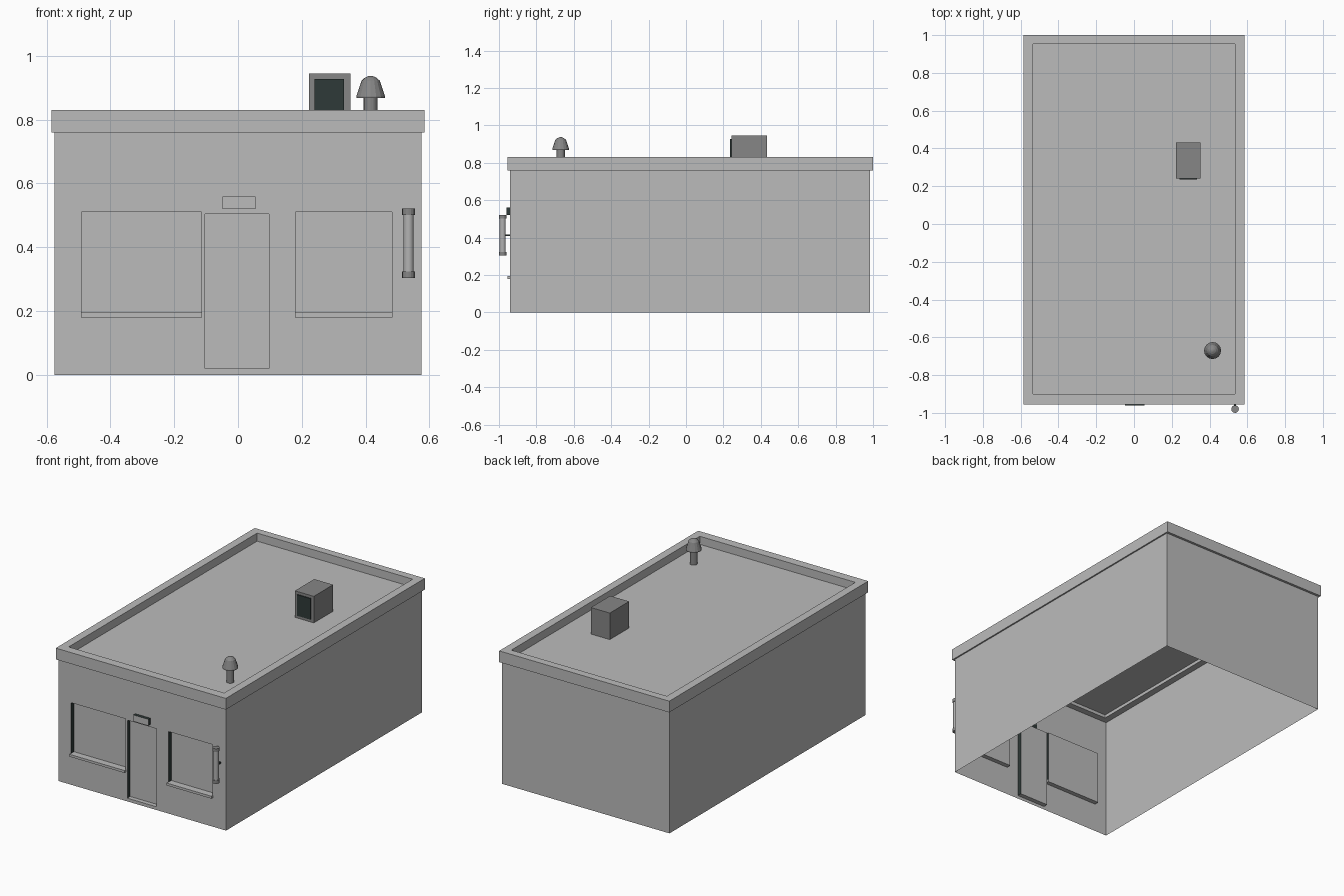
import bpy, bmesh, math
from mathutils import Vector

cube = bpy.data.objects.get("Cube")
if cube:
    bpy.data.objects.remove(cube)


def material(name, r, g, b):
    m = bpy.data.materials.new(name)
    m.use_nodes = True
    m.diffuse_color = (r, g, b, 1)
    m.node_tree.nodes["Principled BSDF"].inputs["Base Color"].default_value = (r, g, b, 1)
    return m


WALL = material("light grey plaster", 0.5, 0.5, 0.5)
METAL = material("mid grey metal", 0.24, 0.24, 0.24)
DARK = material("dark teal", 0.028, 0.042, 0.04)
TUBE = material("tube grey", 0.45, 0.45, 0.45)


def finish(name, bm, *mats):
    mesh = bpy.data.meshes.new(name)
    bm.to_mesh(mesh)
    bm.free()
    for m in mats:
        mesh.materials.append(m)
    obj = bpy.data.objects.new(name, mesh)
    bpy.context.collection.objects.link(obj)
    return obj


def quad(bm, *points, mat=0):
    f = bm.faces.new([bm.verts.new(p) for p in points])
    f.material_index = mat
    return f


def box(name, lo, hi, *mats, rule=None):
    bm = bmesh.new()
    bmesh.ops.create_cube(bm, size=1)
    lo, hi = Vector(lo), Vector(hi)
    for v in bm.verts:
        v.co = (lo + hi) / 2 + v.co * (hi - lo)
    bm.normal_update()
    for f in bm.faces:
        f.material_index = rule(f) if rule else 0
    return finish(name, bm, *mats)


def lathe(name, x, y, profile, mat, sides=16, smooth=False):
    bm = bmesh.new()
    rings = []
    for r, z in profile:
        angles = [2 * math.pi * i / sides for i in range(sides)]
        rings.append([bm.verts.new((x + r * math.cos(a), y + r * math.sin(a), z)) for a in angles])
    for a, b in zip(rings, rings[1:]):
        for i in range(sides):
            j = (i + 1) % sides
            bm.faces.new((a[i], a[j], b[j], b[i])).smooth = smooth
    bm.faces.new(rings[0][::-1])
    bm.faces.new(rings[-1])
    return finish(name, bm, mat)


# Walls: an open-bottomed shell
X, FRONT, BACK, TOP = 0.576, -0.94, 0.985, 0.76
bm = bmesh.new()
quad(bm, (X, FRONT, 0), (X, BACK, 0), (X, BACK, TOP), (X, FRONT, TOP))
quad(bm, (X, BACK, 0), (-X, BACK, 0), (-X, BACK, TOP), (X, BACK, TOP))
quad(bm, (-X, BACK, 0), (-X, FRONT, 0), (-X, FRONT, TOP), (-X, BACK, TOP))
bmesh.ops.remove_doubles(bm, verts=bm.verts, dist=0.0001)
finish("side_and_back_walls", bm, WALL)

# Front wall with openings: x0, x1, z0, z1
openings = {
    "left_window": (0.18, 0.483, 0.195, 0.51),
    "right_window": (-0.49, -0.115, 0.195, 0.51),
    "door": (-0.103, 0.097, 0.02, 0.505),
}
xs = sorted({-X, X} | {v for o in openings.values() for v in o[:2]})
zs = sorted({0, TOP} | {v for o in openings.values() for v in o[2:]})
bm = bmesh.new()
for x0, x1 in zip(xs, xs[1:]):
    for z0, z1 in zip(zs, zs[1:]):
        cx, cz = (x0 + x1) / 2, (z0 + z1) / 2
        if not any(a < cx < b and c < cz < d for a, b, c, d in openings.values()):
            quad(bm, (x0, FRONT, z0), (x1, FRONT, z0), (x1, FRONT, z1), (x0, FRONT, z1))
bmesh.ops.remove_doubles(bm, verts=bm.verts, dist=0.0001)
finish("front_wall", bm, WALL)

# Recessed panes with dark jambs
INNER = FRONT + 0.028
for name, (a, b, c, d) in openings.items():
    bm = bmesh.new()
    quad(bm, (a, INNER, c), (b, INNER, c), (b, INNER, d), (a, INNER, d))
    quad(bm, (a, FRONT, c), (a, INNER, c), (a, INNER, d), (a, FRONT, d), mat=1)
    quad(bm, (b, INNER, c), (b, FRONT, c), (b, FRONT, d), (b, INNER, d), mat=1)
    quad(bm, (a, FRONT, c), (b, FRONT, c), (b, INNER, c), (a, INNER, c))
    quad(bm, (a, INNER, d), (b, INNER, d), (b, FRONT, d), (a, FRONT, d))
    bmesh.ops.remove_doubles(bm, verts=bm.verts, dist=0.0001)
    finish(name, bm, WALL, DARK)
    if "window" in name:
        box(name + "_sill", (a - 0.002, -0.955, 0.18), (b + 0.002, INNER, c), WALL)

# Parapet band around the roof
def loop(x, y0, y1, z):
    return [(x, y0, z), (x, y1, z), (-x, y1, z), (-x, y0, z)]


bm = bmesh.new()
section = [loop(0.585, -0.955, 1.0, TOP), loop(0.585, -0.955, 1.0, 0.83),
           loop(0.535, -0.9, 0.952, 0.83), loop(0.535, -0.9, 0.952, TOP)]
rings = [[bm.verts.new(p) for p in ring] for ring in section]
for k in range(4):
    lower, upper = rings[k], rings[(k + 1) % 4]
    for i in range(4):
        j = (i + 1) % 4
        bm.faces.new((lower[i], lower[j], upper[j], upper[i]))
finish("parapet", bm, WALL)

# Flat roof
ROOF = 0.78
bm = bmesh.new()
quad(bm, *loop(0.535, -0.9, 0.952, ROOF))
finish("roof", bm, WALL)

# Rooftop air unit with dark grille
box("air_unit", (0.222, 0.242, ROOF), (0.352, 0.432, 0.945), METAL)
box("air_unit_grille", (0.24, 0.236, ROOF + 0.017), (0.333, 0.243, 0.928), DARK)

# Rooftop vent with conical cap
lathe("vent_pipe", 0.416, -0.67, [(0.022, ROOF), (0.022, 0.88)], METAL)
lathe("vent_cap", 0.416, -0.67,
      [(0.045, 0.868), (0.045, 0.874), (0.029, 0.922), (0.018, 0.932), (0.006, 0.937)], METAL)

# Plate above the door with dark edges
box("door_plate", (-0.048, -0.96, 0.52), (0.055, FRONT, 0.56), WALL, DARK,
    rule=lambda f: 0 if f.normal.y < -0.5 else 1)

# Wall lamp: tube, end caps and bracket
lathe("lamp_tube", 0.535, -0.98, [(0.016, 0.31), (0.016, 0.515)], TUBE, smooth=True)
for name, z in (("lower", 0.304), ("upper", 0.502)):
    lathe("lamp_cap_" + name, 0.535, -0.98, [(0.02, z), (0.02, z + 0.02)], METAL)
box("lamp_bracket", (0.53, -0.975, 0.408), (0.54, FRONT, 0.418), DARK)
